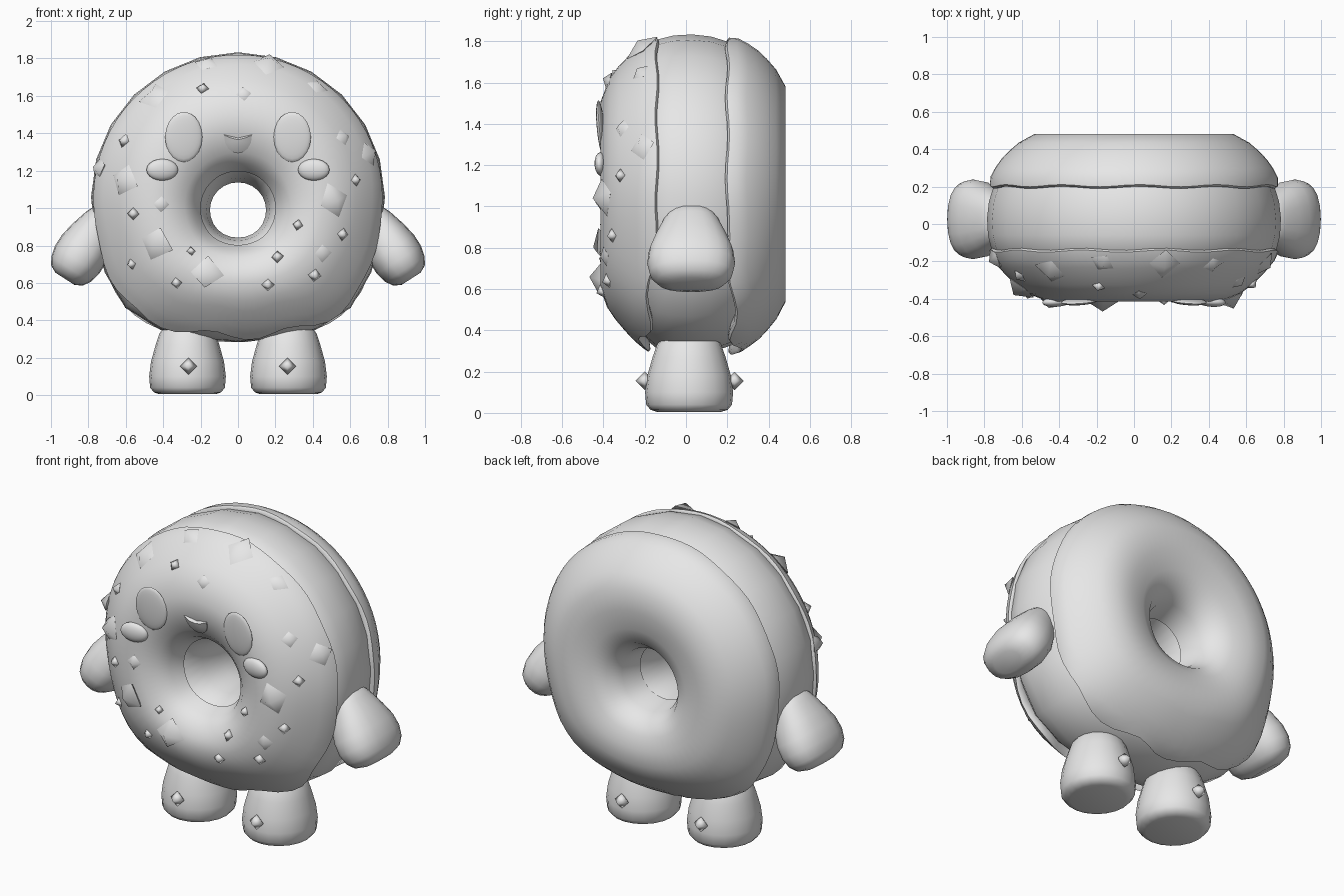
import bpy, bmesh, math, random
from mathutils import Vector, Matrix
from mathutils.bvhtree import BVHTree

random.seed(4)
old = bpy.data.objects.get("Cube")
if old:
    bpy.data.objects.remove(old, do_unlink=True)

GREY = (0.8, 0.8, 0.8, 1)
clay = bpy.data.materials.new("clay grey")
clay.use_nodes = True
clay.diffuse_color = GREY
clay.node_tree.nodes["Principled BSDF"].inputs["Base Color"].default_value = GREY


def finish(name, bm, smooth=40):
    bmesh.ops.recalc_face_normals(bm, faces=bm.faces[:])
    mesh = bpy.data.meshes.new(name)
    bm.to_mesh(mesh)
    bm.free()
    mesh.materials.append(clay)
    obj = bpy.data.objects.new(name, mesh)
    bpy.context.collection.objects.link(obj)
    bpy.ops.object.select_all(action='DESELECT')
    obj.select_set(True)
    bpy.context.view_layer.objects.active = obj
    bpy.ops.object.shade_smooth_by_angle(angle=math.radians(smooth))
    return obj


def loft(name, rings, wrap=False, smooth=40):
    """Skin closed rings; wrap joins last to first, otherwise ends are capped."""
    bm = bmesh.new()
    vs = [[bm.verts.new(p) for p in ring] for ring in rings]
    n = len(vs[0])
    pairs = list(zip(vs, vs[1:])) + ([(vs[-1], vs[0])] if wrap else [])
    for a, b in pairs:
        for i in range(n):
            j = (i + 1) % n
            bm.faces.new((a[i], a[j], b[j], b[i]))
    if not wrap:
        bm.faces.new(vs[0])
        bm.faces.new(vs[-1])
    return finish(name, bm, smooth)


def ring_body(name, profile, segs):
    """Revolve a closed (radius, depth) section about the hole, with heavier lower corners."""
    rings = []
    for k in range(segs):
        a = math.tau * k / segs
        corner = (math.degrees(math.atan2(math.sin(a), abs(math.cos(a)))) + 47) / 22
        bulge = 0.065 * math.exp(-corner * corner)
        ring = []
        for r, y in profile(a):
            mid = 0.99 + 0.07 * min(1, max(0, (r - 0.15) / 0.35))
            r += bulge * (r / 0.77) ** 2
            ring.append((r * math.cos(a), y, mid + 0.985 * r * math.sin(a)))
        rings.append(ring)
    return loft(name, rings, wrap=True, smooth=50)


def radius_at(table, y):
    for (r0, y0), (r1, y1) in zip(table, table[1:]):
        if y1 <= y <= y0:
            return r0 + (r1 - r0) * (y0 - y) / (y0 - y1)
    return table[-1][0]


# Dough ring between the two icings
DOUGH = [(0.785, 0.03), (0.775, 0.12), (0.75, 0.2), (0.71, 0.28), (0.6, 0.37), (0.42, 0.39),
         (0.26, 0.36), (0.18, 0.25), (0.15, 0.04), (0.17, -0.1), (0.22, -0.25),
         (0.42, -0.34), (0.58, -0.31), (0.69, -0.22), (0.76, -0.14), (0.78, -0.06)]
ring_body("dough_ring", lambda a: DOUGH, 24)


# Icing shells with a rim that recedes in drips at the bottom
def icing(inner, outer, rim, sag, thick, phase):
    sign = 1 if rim > 0 else -1
    table = [(r, -abs(y)) for r, y in outer]

    def profile(a):
        low = max(0, -math.sin(a) - 0.2)
        edge = abs(rim) + sag * low + (0.006 + 0.03 * low) * math.cos(11 * a + phase)
        crest = abs(outer[-1][1])
        pts = list(inner)
        for k in range(7):
            d = crest + (edge - crest) * k / 6
            pts.append((radius_at(table, -d) + 0.02 * low * k / 6, sign * d))
        r, y = pts[-1]
        pts.append((r - 0.012, y - sign * 0.01))
        pts.append((r - thick, y - sign * 0.005))
        pts.append((0.55, sign * 0.25))
        return pts
    return profile


FRONT = [(0.775, -0.1), (0.772, -0.15), (0.755, -0.19), (0.7, -0.26), (0.62, -0.335),
         (0.55, -0.385), (0.46, -0.415)]
BACK = [(0.765, 0.14), (0.772, 0.24), (0.755, 0.28), (0.7, 0.36), (0.63, 0.425), (0.58, 0.46),
        (0.53, 0.482)]
front_icing = ring_body("front_icing", icing(
    [(0.2, -0.23), (0.235, -0.31), (0.285, -0.365), (0.37, -0.403)],
    FRONT, -0.145, 0.08, 0.05, 0.6), 66)
ring_body("back_icing", icing(
    [(0.165, 0.2), (0.19, 0.34), (0.24, 0.42), (0.32, 0.46), (0.42, 0.48)],
    BACK, 0.205, 0.05, 0.05, 2), 66)

# Surface lookup for everything that sits on the front icing
bm = bmesh.new()
bm.from_mesh(front_icing.data)
tree = BVHTree.FromBMesh(bm)
bm.free()


def front_frame(x, z):
    hit, normal, _, _ = tree.ray_cast(Vector((x, -2, z)), Vector((0, 1, 0)))
    if hit is None:
        hit, normal, _, _ = tree.find_nearest(Vector((x, -0.2, z)))
    return hit, normal


def placed(hit, normal, spin=0):
    side = Vector((0, 0, 1)).cross(normal).normalized()
    up = normal.cross(side)
    rot = Matrix((side, up, normal)).transposed().to_4x4()
    return Matrix.Translation(hit) @ rot @ Matrix.Rotation(spin, 4, 'Z')


def blob(name, matrix, size, u=20, v=12, smooth=40, skew=0):
    b = bmesh.new()
    bmesh.ops.create_uvsphere(b, u_segments=u, v_segments=v, radius=1)
    for p in b.verts:
        p.co = Vector(c * s * random.uniform(1 - skew, 1 + skew) for c, s in zip(p.co, size))
    bmesh.ops.transform(b, matrix=matrix, verts=b.verts[:])
    return finish(name, b, smooth)


# Crystal sprinkles: x, z, half size
SPRINKLES = [(-.17, 1.77, .06), (.16, 1.77, .085), (-.44, 1.6, .085), (-.19, 1.64, .035),
             (.03, 1.61, .04), (.42, 1.65, .055), (-.61, 1.36, .04), (.56, 1.38, .045),
             (.7, 1.29, .06), (-.61, 1.15, .085), (-.77, 1.22, .06), (-.41, 1.02, .045),
             (-.56, .97, .035), (.51, 1.04, .09), (.63, 1.15, .035), (.32, .91, .03),
             (.56, .86, .035), (-.25, .77, .025), (-.44, .81, .1), (-.57, .7, .03),
             (-.17, .65, .085), (-.33, .6, .03), (.21, .74, .035), (.45, .76, .05),
             (.16, .59, .035), (.41, .64, .035)]
for x, z, s in SPRINKLES:
    big = s > 0.045
    spin = random.uniform(-0.5, 0.5) if big else random.uniform(-0.15, 0.15)
    blob("sprinkle", placed(*front_frame(x, z), spin), (s, s, max(0.03, s * 0.6)),
         4, 2, 85, 0.2 if big else 0.05)

# Mouth: a half disc bulging from the icing
hit, normal = front_frame(0, 1.37)
outline = [(-0.075, 0.025), (0, 0.005), (0.075, 0.025)]
outline += [(0.075 * math.cos(t), 0.02 - 0.1 * math.sin(t))
            for t in (math.pi * k / 8 for k in range(1, 8))]
frame = placed(hit, normal)
loft("mouth", [[frame @ Vector((x * s, y * s, d)) for x, y in outline]
               for s, d in ((1, -0.03), (1, 0.008), (0.5, 0.02))])

for side, label in ((1, "left"), (-1, "right")):
    # Eyes and cheeks
    blob(label + "_eye", placed(*front_frame(side * 0.29, 1.38)), (0.1, 0.135, 0.018))
    blob(label + "_cheek", placed(*front_frame(side * 0.405, 1.205)), (0.085, 0.058, 0.03))

    # Leg: rounded stump with a flat sole
    LEG = [(0.15, 0.005), (0.18, 0.015), (0.2, 0.04), (0.205, 0.1), (0.195, 0.18),
           (0.17, 0.27), (0.15, 0.33), (0.125, 0.365), (0.06, 0.38)]
    loft(label + "_leg", [[(side * 0.27 + r * math.cos(t), 0.015 + 1.04 * r * math.sin(t), z)
                           for t in (math.tau * k / 20 for k in range(20))]
                          for r, z in LEG], smooth=50)

    # Leg studs, front and back
    for y, way in ((-0.2, -1), (0.235, 1)):
        blob(label + "_leg_stud", placed(Vector((side * 0.265, y, 0.155)), Vector((0, way, 0))),
             (0.045, 0.045, 0.045), 4, 2, 85)

    # Arm: sections along a sloping axis as (distance, half thickness, half depth)
    ARM = [(-0.06, 0.03, 0.05), (-0.03, 0.075, 0.1), (0.03, 0.1, 0.135), (0.12, 0.125, 0.175),
           (0.2, 0.14, 0.205), (0.27, 0.14, 0.213), (0.33, 0.125, 0.2), (0.37, 0.1, 0.165),
           (0.39, 0.06, 0.1)]
    axis = Vector((side * 0.54, 0, -0.84))
    across = Vector((side * 0.84, 0, 0.54))
    start = Vector((side * 0.715, 0.025, 0.95))
    rings = []
    for d, w, h in ARM:
        ring = []
        for k in range(20):
            t = math.tau * k / 20
            c, s = math.cos(t), math.sin(t)
            ring.append(start + axis * d + across * math.copysign(abs(c) ** 0.85, c) * w
                        + Vector((0, math.copysign(abs(s) ** 0.85, s) * h, 0)))
        rings.append(ring)
    loft(label + "_arm", rings, smooth=60)
